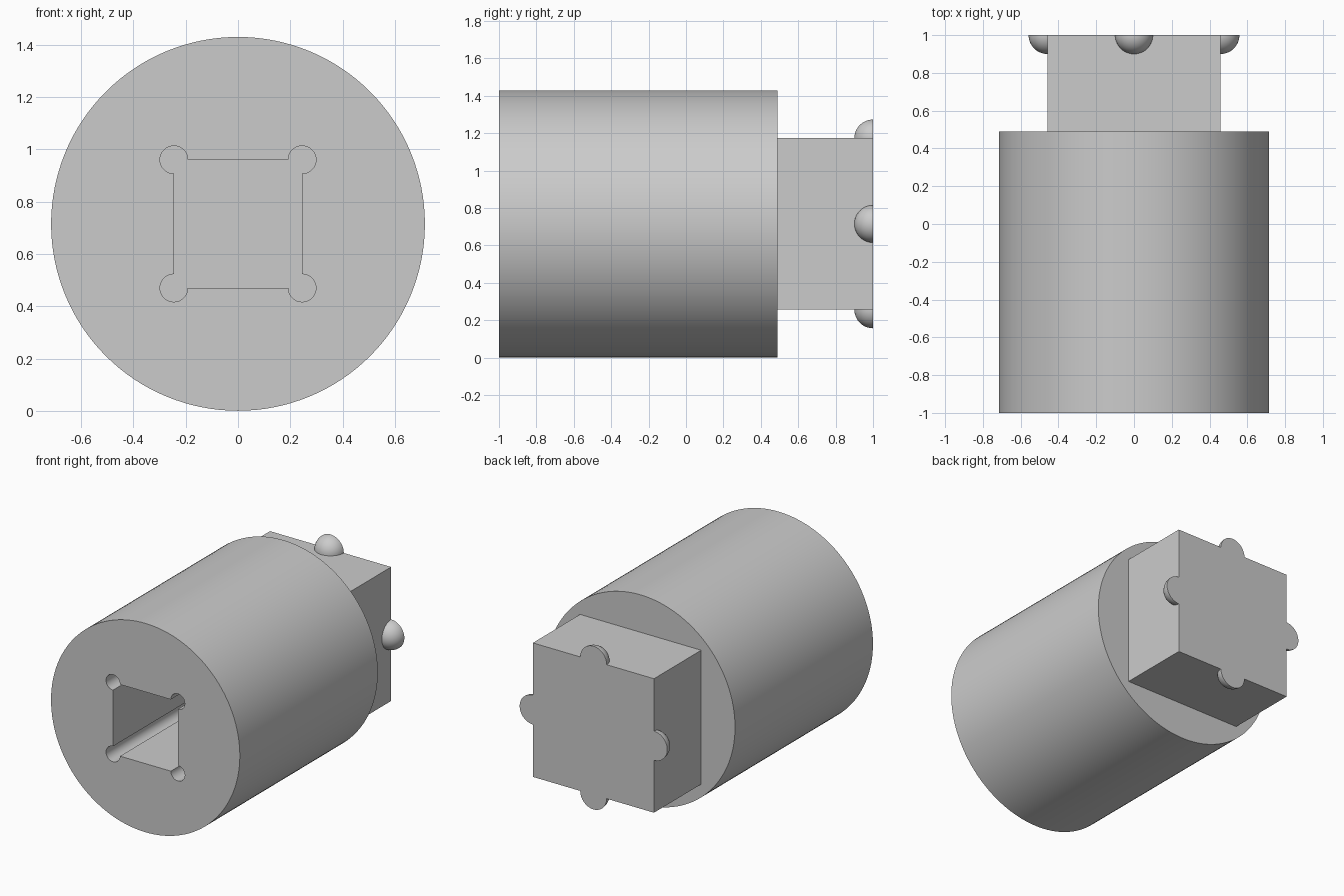
import bpy, bmesh
from math import pi, cos, sin
from mathutils import Matrix

AXIS_Z = 0.715      # height of the centre line
BODY_R = 0.714
FRONT, SHOULDER, BACK = -1.0, 0.49, 1.0
DRIVE = 0.458       # half width of the square drive
SOCKET = 0.245      # half width of the square hole
RELIEF = 0.053      # radius of the corner reliefs
DEPTH = 1.0
BUMP = 0.1

cube = bpy.data.objects.get("Cube")
if cube:
    bpy.data.objects.remove(cube, do_unlink=True)

grey = bpy.data.materials.new("plain grey")
grey.use_nodes = True
colour = (0.6, 0.6, 0.6, 1)
grey.diffuse_color = colour
grey.node_tree.nodes["Principled BSDF"].inputs["Base Color"].default_value = colour


def make_object(name, bm):
    bmesh.ops.recalc_face_normals(bm, faces=bm.faces)
    mesh = bpy.data.meshes.new(name)
    bm.to_mesh(mesh)
    bm.free()
    mesh.materials.append(grey)
    obj = bpy.data.objects.new(name, mesh)
    bpy.context.collection.objects.link(obj)
    return obj


def activate(obj):
    bpy.ops.object.select_all(action='DESELECT')
    obj.select_set(True)
    bpy.context.view_layer.objects.active = obj


def extrude_profile(name, points, y0, y1):
    """Extrude an (x, z) outline along y."""
    bm = bmesh.new()
    face = bm.faces.new([bm.verts.new((x, y0, AXIS_Z + z)) for x, z in points])
    result = bmesh.ops.extrude_face_region(bm, geom=[face], use_keep_orig=True)
    moved = [g for g in result["geom"] if isinstance(g, bmesh.types.BMVert)]
    bmesh.ops.translate(bm, verts=moved, vec=(0, y1 - y0, 0))
    return make_object(name, bm)


def arc(cx, cz, radius, start, sweep, steps):
    return [(cx + radius * cos(start + sweep * i / steps),
             cz + radius * sin(start + sweep * i / steps)) for i in range(steps + 1)]


# Round body
body = extrude_profile("body", arc(0, 0, BODY_R, 0, 2 * pi, 128)[:-1], FRONT, SHOULDER)

# Square socket with round corner reliefs, cut into the front
outline = []
for k in range(4):
    diagonal = pi / 4 + k * pi / 2
    reach = SOCKET * 2 ** 0.5
    outline += arc(reach * cos(diagonal), reach * sin(diagonal), RELIEF,
                   diagonal - 0.75 * pi, 1.5 * pi, 24)
cutter = extrude_profile("socket_cutter", outline, FRONT - 0.1, FRONT + DEPTH)
cutter.hide_render = True
cut = body.modifiers.new("socket", 'BOOLEAN')
cut.operation = 'DIFFERENCE'
cut.solver = 'EXACT'
cut.object = cutter
activate(body)
bpy.ops.object.modifier_apply(modifier=cut.name)
bpy.data.objects.remove(cutter, do_unlink=True)
bpy.ops.object.shade_smooth_by_angle(angle=pi / 6)

# Square drive at the back
corners = [(-DRIVE, -DRIVE), (DRIVE, -DRIVE), (DRIVE, DRIVE), (-DRIVE, DRIVE)]
extrude_profile("square_drive", corners, SHOULDER, BACK)

# Retaining bumps, one per drive face, sliced flush with the back end
for k, side in enumerate(("left", "top", "right", "bottom")):
    bm = bmesh.new()
    bmesh.ops.create_uvsphere(bm, u_segments=48, v_segments=24, radius=BUMP)
    for normal, capped in (((0, 1, 0), True), ((-1, 0, 0), False)):
        geom = bm.verts[:] + bm.edges[:] + bm.faces[:]
        sliced = bmesh.ops.bisect_plane(bm, geom=geom, dist=1e-5, plane_co=(0, 0, 0),
                                        plane_no=normal, clear_outer=True)
        if capped:
            rim = [g for g in sliced["geom_cut"] if isinstance(g, bmesh.types.BMEdge)]
            bmesh.ops.holes_fill(bm, edges=rim, sides=0)
    place = (Matrix.Translation((0, BACK, AXIS_Z)) @ Matrix.Rotation(-k * pi / 2, 4, 'Y')
             @ Matrix.Translation((DRIVE, 0, 0)))
    bm.transform(place)
    activate(make_object(side + "_bump", bm))
    bpy.ops.object.shade_smooth_by_angle(angle=pi / 6)
